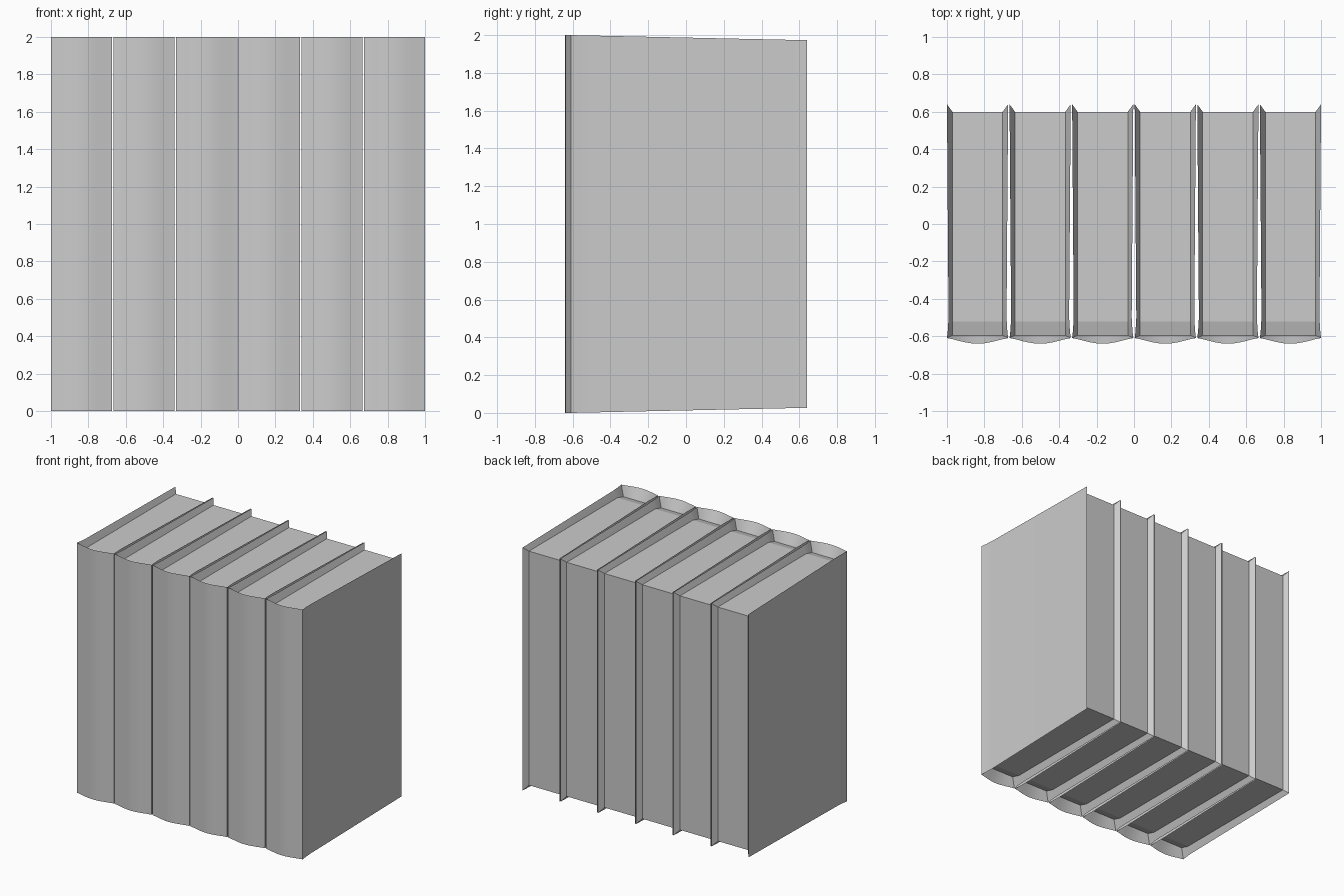
import bpy, math
from math import radians

if "Cube" in bpy.data.objects:
    bpy.data.objects.remove(bpy.data.objects["Cube"])

PITCH, HALF, PAGE = 0.3346, 0.1635, 0.1345   # book spacing, half widths of cover and pages


def outer_z(y):
    # cover height tapers slightly from the spine to the open side
    return 2.0 - 0.027 * max(0.0, (y + 0.61) / 1.25)


def page_z(y):
    # page top is level, dipping close to the spine
    return 1.937 - 0.27 * max(0.0, -0.52 - y)


def make_object(name, verts, faces, x):
    me = bpy.data.meshes.new(name)
    me.from_pydata(verts, [], faces)
    me.update()
    ob = bpy.data.objects.new(name, me)
    ob.location.x = x
    bpy.context.collection.objects.link(ob)
    return ob


# Cover path seen from above: pairs of outer edge and inner (page) edge
side = [((HALF, 0.64), (PAGE, 0.60)), ((0.155, -0.50), (PAGE, -0.52)),
        ((0.159, -0.57), (PAGE, -0.56)), ((HALF, -0.61), (PAGE, -0.595))]
path = [((-o[0], o[1]), (-i[0], i[1])) for o, i in side]
SEG = 10
for k in range(1, SEG):
    t = -1 + 2 * k / SEG
    path.append(((HALF * t, -0.61 - 0.03 * math.cos(t * math.pi / 2) ** 1.3),
                 (PAGE * t, -0.595)))
path += side[::-1]

# Bevel-edged cover: section swept round the path, open where the pages sit
cover_v, cover_f = [], []
for (ox, oy), (ix, iy) in path:
    zo, zi = outer_z(oy), page_z(iy)
    cover_v += [(ox, oy, 2 - zo), (ox, oy, zo), (ix, iy, zi), (ix, iy, 2 - zi)]
for i in range(len(path) - 1):
    p, q = 4 * i, 4 * i + 4
    for a, b in ((0, 1), (1, 2), (3, 0)):
        cover_f.append((p + a, q + a, q + b, p + b))
last = 4 * len(path) - 4
cover_f += [(0, 1, 2, 3), (last + 3, last + 2, last + 1, last)]

# Page block: bottom, back and top strips
top = [(0.60, page_z(0.60)), (-0.52, page_z(-0.52)), (-0.595, page_z(-0.595))]
profile = [(y, 2 - z) for y, z in reversed(top)] + top
page_v = [(s * PAGE, y, z) for y, z in profile for s in (-1, 1)]
page_f = [(2 * i, 2 * i + 2, 2 * i + 3, 2 * i + 1) for i in range(len(profile) - 1)]

# Row of six books
bpy.ops.object.select_all(action='DESELECT')
for n in range(6):
    x = (n - 2.5) * PITCH
    make_object(f"page_block_{n + 1}", page_v, page_f, x)
    cover = make_object(f"book_cover_{n + 1}", cover_v, cover_f, x)
    cover.select_set(True)
    bpy.context.view_layer.objects.active = cover
bpy.ops.object.shade_smooth_by_angle(angle=radians(20))
